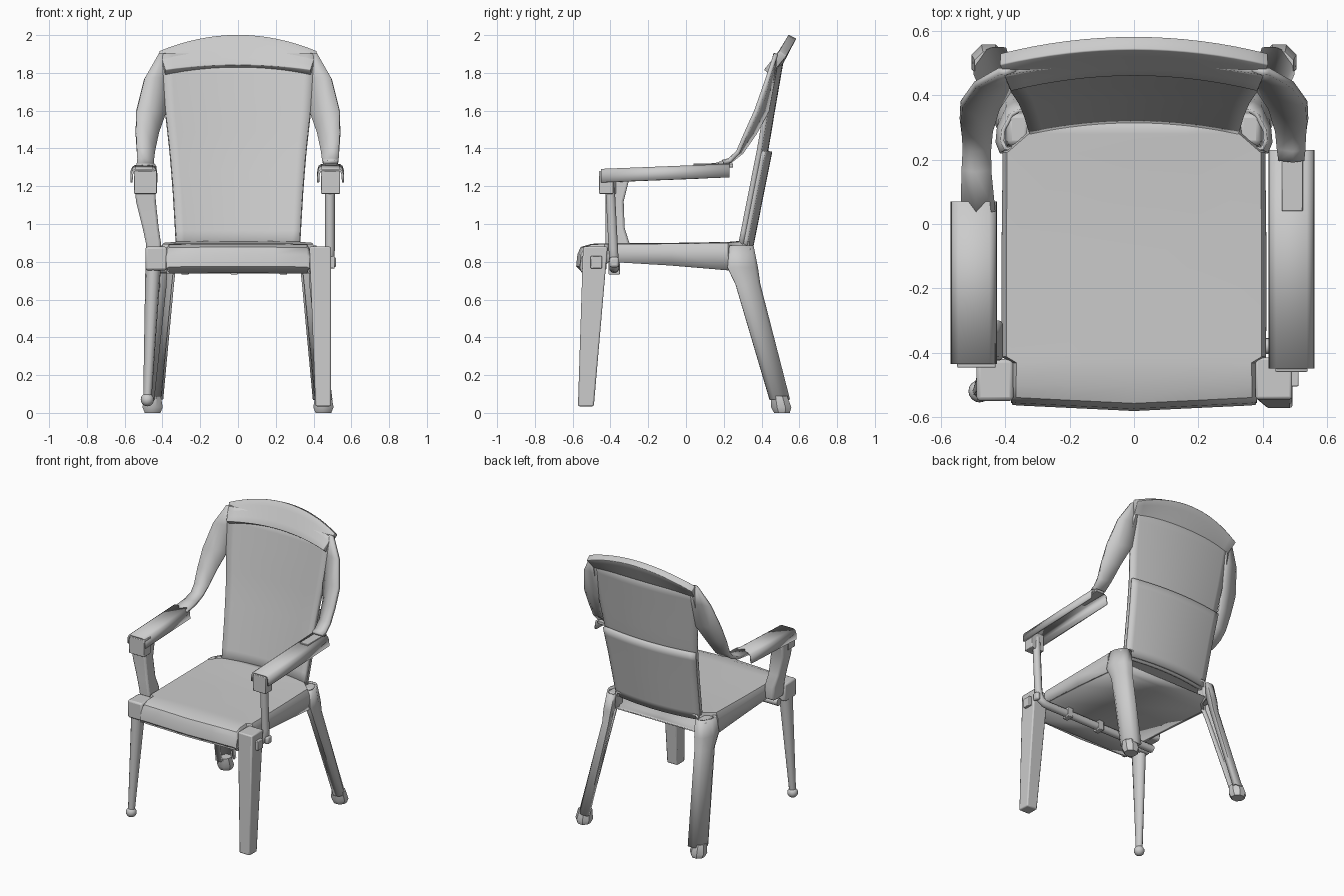
import bpy, bmesh, math
from mathutils import Vector

if "Cube" in bpy.data.objects:
    bpy.data.objects.remove(bpy.data.objects["Cube"])


def make(name, verts, faces, thick=0, bevel=0, angle=40):
    me = bpy.data.meshes.new(name)
    me.from_pydata([tuple(v) for v in verts], [], faces)
    bm = bmesh.new()
    bm.from_mesh(me)
    bmesh.ops.remove_doubles(bm, verts=bm.verts, dist=1e-5)
    bmesh.ops.recalc_face_normals(bm, faces=bm.faces)
    bm.to_mesh(me)
    bm.free()
    ob = bpy.data.objects.new(name, me)
    bpy.context.collection.objects.link(ob)
    if thick:
        m = ob.modifiers.new("thickness", 'SOLIDIFY')
        m.thickness, m.offset = thick, 0
    if bevel:
        m = ob.modifiers.new("edges", 'BEVEL')
        m.width, m.segments, m.limit_method = bevel, 2, 'ANGLE'
    bpy.ops.object.select_all(action='DESELECT')
    ob.select_set(True)
    bpy.context.view_layer.objects.active = ob
    bpy.ops.object.shade_smooth_by_angle(angle=math.radians(angle))
    return ob


def sheet(name, rows, **kw):
    """Surface through rows of points, each row with the same count."""
    n = len(rows[0])
    faces = [(i * n + j, i * n + j + 1, (i + 1) * n + j + 1, (i + 1) * n + j)
             for i in range(len(rows) - 1) for j in range(n - 1)]
    return make(name, [p for r in rows for p in r], faces, **kw)


def loft(name, rings, s=1, bevel=0.012):
    """Closed box-section post; rings are (z, x0, x1, y0, y1)."""
    v, f = [], []
    for z, x0, x1, y0, y1 in rings:
        v += [(s * x0, y0, z), (s * x1, y0, z), (s * x1, y1, z), (s * x0, y1, z)]
    n = len(rings)
    for i in range(n - 1):
        for j in range(4):
            k = (j + 1) % 4
            f.append((4 * i + j, 4 * i + k, 4 * i + 4 + k, 4 * i + 4 + j))
    f += [(3, 2, 1, 0), tuple(range(4 * n - 4, 4 * n))]
    return make(name, v, f, bevel=bevel)


def box(name, x0, x1, y0, y1, z0, z1, bevel=0.004):
    return loft(name, [(z0, x0, x1, y0, y1), (z1, x0, x1, y0, y1)], 1, bevel)


def lerp(table, t):
    for (a, *p), (b, *q) in zip(table, table[1:]):
        if t <= b:
            k = (t - a) / (b - a)
            return [u + (w - u) * k for u, w in zip(p, q)]
    return table[-1][1:]


US = [i / 8 - 1 for i in range(17)]

# backrest: table of (z, half width, centre y)
BACK = [(0.86, 0.325, 0.318), (1.2, 0.345, 0.385), (1.4, 0.362, 0.425),
        (1.6, 0.385, 0.458), (1.9, 0.405, 0.51)]


def back_rows(z0, z1, shift):
    rows = []
    for i in range(11):
        z = z0 + (z1 - z0) * i / 10
        w, y = lerp(BACK, z)
        rows.append([(u * w, y + shift - 0.035 * u * u, z) for u in US])
    return rows


sheet("backrest", back_rows(0.86, 1.9, 0), thick=0.026)
sheet("backrest_lower_shell", back_rows(0.87, 1.385, 0.022), thick=0.026)

# curved top rail
rail = []
for i in range(5):
    t = i / 4
    rail.append([(u * (0.385 + 0.032 * t), 0.48 + 0.083 * t - 0.05 * u * u,
                  1.832 - 0.03 * u * u + (0.16 - 0.06 * u * u) * t) for u in US])
sheet("top_rail", rail, thick=0.046, bevel=0.004)

# side hoops sweeping from the rail to the arms: (z, outer x, y, inner x, y)
HOOP = [(1.90, 0.42, 0.475, 0.37, 0.485), (1.77, 0.495, 0.432, 0.37, 0.462),
        (1.60, 0.537, 0.372, 0.38, 0.43), (1.48, 0.54, 0.318, 0.422, 0.365),
        (1.38, 0.535, 0.275, 0.442, 0.295), (1.335, 0.532, 0.235, 0.446, 0.238)]
for s, side in ((1, "right"), (-1, "left")):
    end = [(1.325, 0.528, 0.20, 0.45, 0.20)] if s > 0 else [
        (1.31, 0.535, 0.17, 0.445, 0.17), (1.295, 0.538, 0.04, 0.432, 0.04)]
    rows = []
    for z, xo, yo, xi, yi in HOOP + end:
        a, b = Vector((s * xo, yo, z)), Vector((s * xi, yi, z))
        mid = (a + b) / 2 + Vector((s * 0.006, -0.006, 0.004))
        rows.append([a, mid, b])
    sheet("side_hoop_" + side, rows, thick=0.022, angle=60)

    # splayed back legs: rounded outer shells, open to the inside front
    rows = []
    for z, x0, x1, y0, y1 in ((0.07, 0.402, 0.494, 0.448, 0.545),
                              (0.68, 0.345, 0.418, 0.268, 0.388),
                              (0.77, 0.335, 0.425, 0.225, 0.375),
                              (0.885, 0.325, 0.41, 0.235, 0.352)):
        w, d = x1 - x0, y1 - y0
        rows.append([(s * (x0 + a * w), y0 + b * d, z) for a, b in
                     ((0.45, 0.0), (0.88, 0.0), (1, 0.2), (0.95, 0.5),
                      (0.65, 0.9), (0.4, 1), (0.0, 1), (0.0, 0.75))])
    sheet("back_leg_" + side, rows, thick=0.012)
    loft("back_leg_shoulder_" + side, [(0.78, 0.325, 0.40, 0.235, 0.34),
                                       (0.885, 0.325, 0.395, 0.245, 0.345)], s, 0.015)
    # octagonal feet
    prof = []
    for z, r, dy in ((0.0, 0.045, 0.004), (0.03, 0.058, 0), (0.09, 0.047, -0.012)):
        prof.append([(s * 0.452 + r * math.cos(math.tau * (k + .5) / 8),
                      0.504 + dy + r * math.sin(math.tau * (k + .5) / 8), z) for k in range(8)])
    v = [p for r in prof for p in r]
    f = [(8 * i + k, 8 * i + (k + 1) % 8, 8 * i + 8 + (k + 1) % 8, 8 * i + 8 + k)
         for i in range(2) for k in range(8)]
    make("back_foot_" + side, v, f + [tuple(range(8)), tuple(range(16, 24))])

# seat pan with rolled front apron: (y, half width, top z, skirt bottom z)
SEAT = [(0.335, 0.325, 0.90, 0.78), (0.28, 0.335, 0.90, 0.76), (0.22, 0.402, 0.895, 0.755),
        (-0.08, 0.405, 0.89, 0.78), (-0.41, 0.405, 0.888, 0.80), (-0.43, 0.375, 0.888, 0.78),
        (-0.50, 0.375, 0.885, 0.775), (-0.535, 0.375, 0.87, 0.77), (-0.55, 0.375, 0.835, 0.765),
        (-0.557, 0.375, 0.775, 0.75), (-0.525, 0.375, 0.742, 0.738)]
rows = []
for y, w, z, b in SEAT:
    half = [(w, b), (w, z - (z - b) * 0.25), (w - 0.012, z), (w * 0.5, z + 0.002)]
    bulge = 0.018 if y < -0.5 else 0
    pts = half + [(0, z + 0.003)] + [(-x, q) for x, q in reversed(half)]
    rows.append([(x, y - bulge * (1 - abs(x / w)), q) for x, q in pts])
sheet("seat", rows, thick=0.014)
# closed underside of the seat
sheet("seat_underside", [[(u * w, y, z) for u in (-1, 0, 1)] for y, w, z in (
    (0.335, 0.32, 0.785), (0.28, 0.33, 0.765), (0.22, 0.398, 0.76), (-0.08, 0.40, 0.785),
    (-0.41, 0.40, 0.805), (-0.43, 0.37, 0.79), (-0.53, 0.37, 0.745))], thick=0.008)

# channel-shaped armrests: (centre x, front y, back y, back top z)
for name, cx, y0, y1, z1 in (("armrest_right", 0.49, -0.45, 0.23, 1.317),
                             ("armrest_left", -0.498, -0.435, 0.07, 1.31)):
    sec = [(0.066, -0.066), (0.064, -0.025), (0.058, -0.008), (0.046, 0.0)]
    sec = sec + [(-x, z) for x, z in reversed(sec)]
    sheet(name, [[(cx + x, y, zt + z - 0.004) for x, z in sec]
                 for y, zt in ((y0, 1.29), (y1, z1))], thick=0.012, angle=30)
box("arm_front_block_right", 0.44, 0.54, -0.46, -0.385, 1.16, 1.28)
box("arm_front_block_left", -0.55, -0.43, -0.447, -0.37, 1.16, 1.28)
box("arm_splice_right", 0.46, 0.525, 0.04, 0.25, 1.30, 1.32, 0.003)

# left arm support panel
loft("arm_support_left", [
    (0.80, -0.48, -0.405, -0.42, -0.31), (0.90, -0.488, -0.408, -0.425, -0.30),
    (0.98, -0.505, -0.42, -0.425, -0.325), (1.12, -0.54, -0.435, -0.425, -0.33),
    (1.24, -0.55, -0.44, -0.43, -0.30)])

# right arm tube, bent under the seat as a crossbar
cu = bpy.data.curves.new("arm_tube", 'CURVE')
cu.dimensions, cu.bevel_depth, cu.bevel_resolution, cu.use_fill_caps = '3D', 0.026, 3, True
PATH = [(0.487, -0.405, 1.25), (0.487, -0.385, 0.87), (0.484, -0.382, 0.82), (0.468, -0.38, 0.787),
        (0.44, -0.38, 0.77), (0.40, -0.38, 0.765), (-0.47, -0.38, 0.765)]
sp = cu.splines.new('POLY')
sp.points.add(len(PATH) - 1)
for p, c in zip(sp.points, PATH):
    p.co = (*c, 1)
sp.use_smooth = True
bpy.context.collection.objects.link(bpy.data.objects.new("arm_tube", cu))
box("tube_stop", 0.49, 0.52, -0.405, -0.355, 0.77, 0.825, 0.012)
for i, x in enumerate((-0.28, -0.02, 0.24)):
    box("crossbar_clip_%d" % i, x - 0.02, x + 0.02, -0.41, -0.35, 0.733, 0.80)

# square front right leg with peg
loft("front_leg_right", [(0.035, 0.41, 0.493, -0.572, -0.488),
                         (0.88, 0.378, 0.492, -0.545, -0.415)], bevel=0.008)
box("leg_peg", 0.47, 0.512, -0.505, -0.445, 0.765, 0.83)

# tapered front left leg with cap and ball foot
box("front_leg_cap_left", -0.49, -0.375, -0.55, -0.42, 0.755, 0.88, 0.012)
v, N = [], 12
for cx, cy, z, rx, ry in ((-0.48, -0.52, 0.07, 0.022, 0.022), (-0.448, -0.485, 0.80, 0.042, 0.055)):
    v += [(cx + rx * math.cos(math.tau * k / N), cy + ry * math.sin(math.tau * k / N), z)
          for k in range(N)]
f = [(k, (k + 1) % N, N + (k + 1) % N, N + k) for k in range(N)]
f += [tuple(range(N)), tuple(range(N, 2 * N))]
make("front_leg_left", v, f)
bpy.ops.mesh.primitive_uv_sphere_add(segments=16, ring_count=10, radius=0.035,
                                     location=(-0.48, -0.52, 0.07))
bpy.context.object.name = "ball_foot"
bpy.ops.object.shade_smooth()
